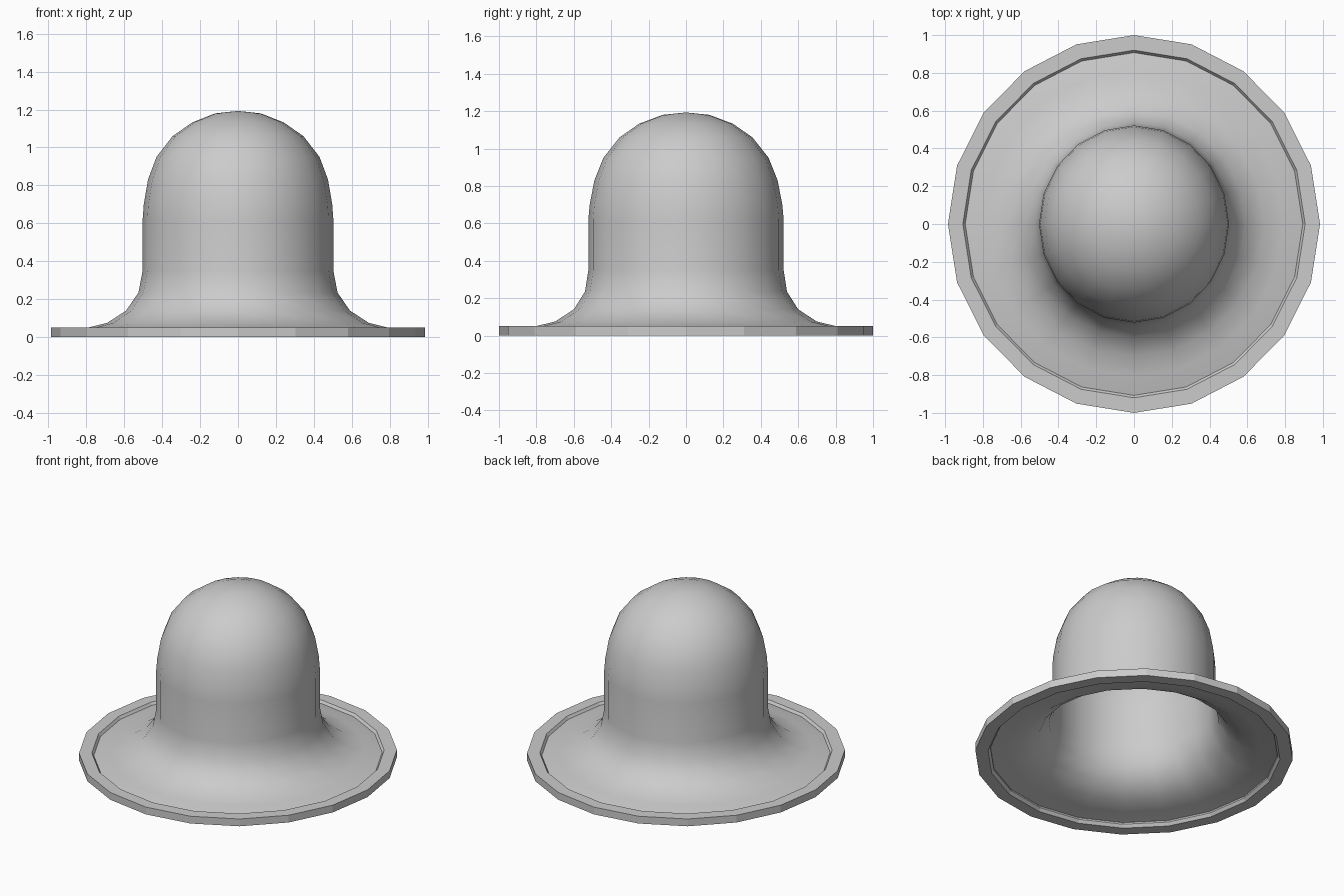
import bpy, bmesh, math

if "Cube" in bpy.data.objects:
    bpy.data.objects.remove(bpy.data.objects["Cube"])

SIDES = 20


def lathe(name, profile, closed=False, smooth=None):
    """Spin (rx, ry, z) points around z; a zero radius makes a pole."""
    bm = bmesh.new()
    rings = []
    for rx, ry, z in profile:
        if ry == 0:
            rings.append([bm.verts.new((0, 0, z))] * SIDES)
        else:
            rings.append([bm.verts.new((rx * math.sin(2 * math.pi * i / SIDES),
                                        ry * math.cos(2 * math.pi * i / SIDES), z))
                          for i in range(SIDES)])
    pairs = list(zip(rings, rings[1:]))
    if closed:
        pairs.append((rings[-1], rings[0]))
    for a, b in pairs:
        for i in range(SIDES):
            j = (i + 1) % SIDES
            bm.faces.new(list(dict.fromkeys((a[i], a[j], b[j], b[i]))))
    bmesh.ops.recalc_face_normals(bm, faces=bm.faces)
    mesh = bpy.data.meshes.new(name)
    bm.to_mesh(mesh)
    bm.free()
    obj = bpy.data.objects.new(name, mesh)
    bpy.context.collection.objects.link(obj)
    if smooth:
        bpy.context.view_layer.objects.active = obj
        obj.select_set(True)
        bpy.ops.object.shade_smooth_by_angle(angle=math.radians(smooth))
        obj.select_set(False)
    return obj


# Hollow bell: flared skirt, straight neck and round dome
bell = [(0.905, 0.918, 0.030), (0.890, 0.904, 0.034), (0.79, 0.805, 0.050),
        (0.69, 0.70, 0.075), (0.59, 0.60, 0.14), (0.525, 0.54, 0.235),
        (0.503, 0.522, 0.35), (0.503, 0.522, 0.62), (0.497, 0.515, 0.70),
        (0.475, 0.490, 0.83), (0.430, 0.442, 0.95), (0.345, 0.355, 1.06),
        (0.240, 0.250, 1.133), (0.120, 0.125, 1.18), (0, 0, 1.193)]
lathe("bell_shell", bell, smooth=50)

# Flat faceted flange ring around the rim
k = 0.985
flange = [(r * k, r, z) for r, z in
          ((1.0, 0.0), (1.0, 0.05), (0.92, 0.05), (0.905, 0.03), (0.905, 0.02), (0.92, 0.0))]
lathe("flange_ring", flange, closed=True)
